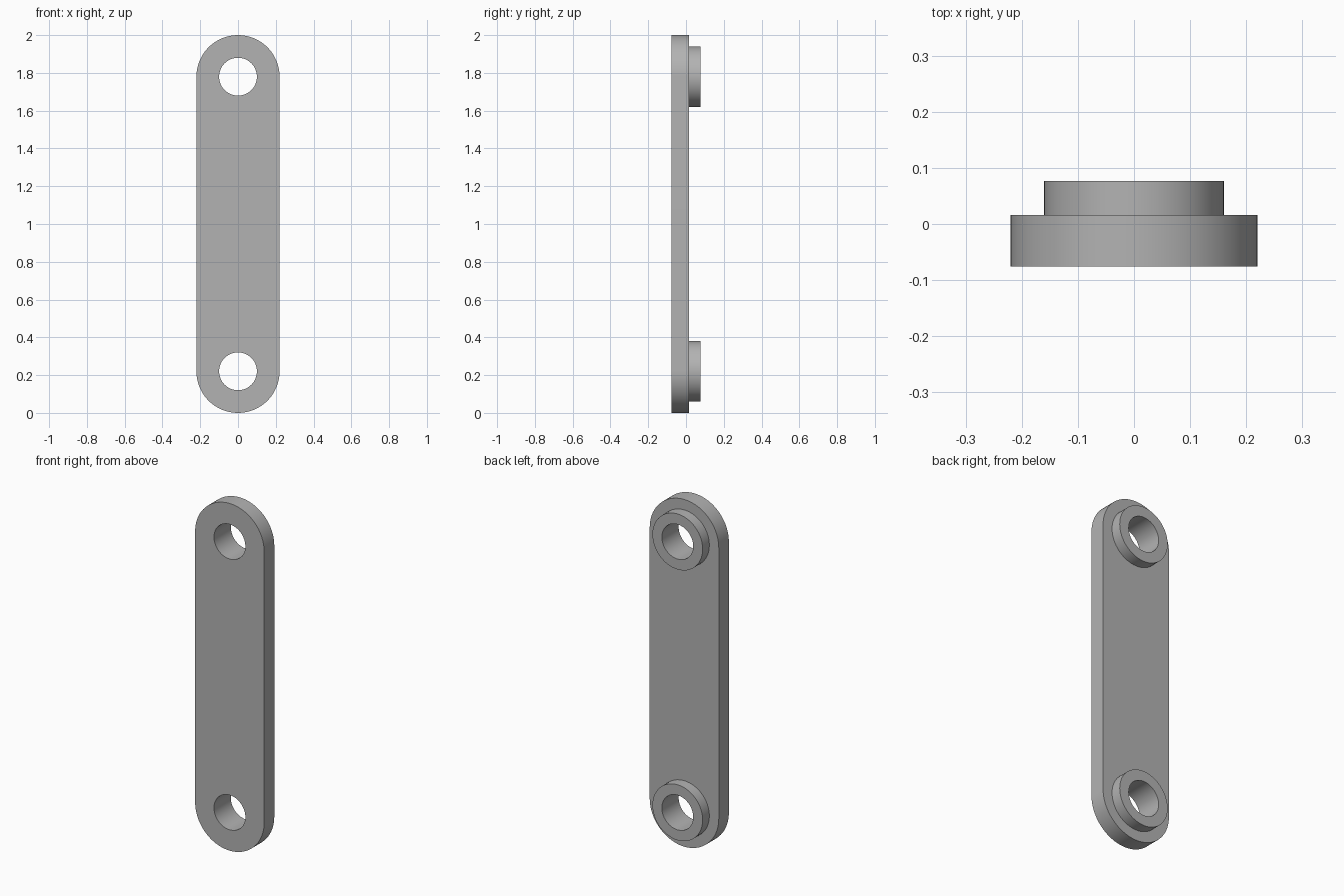
import bpy, bmesh
from math import sin, cos, pi, radians
from mathutils import Vector

if "Cube" in bpy.data.objects:
    bpy.data.objects.remove(bpy.data.objects["Cube"], do_unlink=True)

FRONT, STEP, BACK = -0.076, 0.016, 0.077      # depths along y
LOW, HIGH = 0.22, 1.78                        # heights of the two pivots
PLATE_R, BOSS_R, HOLE_R = 0.22, 0.16, 0.10
SEG = 64

steel = bpy.data.materials.new("grey_steel")
steel.use_nodes = True
steel.diffuse_color = (0.45, 0.45, 0.45, 1)
steel.node_tree.nodes["Principled BSDF"].inputs["Base Color"].default_value = steel.diffuse_color


def arc(radius, z, start=0.0, sweep=2 * pi, count=SEG):
    return [(radius * cos(start + sweep * i / SEG), z + radius * sin(start + sweep * i / SEG))
            for i in range(count)]


def prism(name, loops, y0, y1):
    """Fill nested x-z loops, leaving the inner ones open, and extrude from y0 to y1."""
    bm = bmesh.new()
    edges = []
    for loop in loops:
        verts = [bm.verts.new((x, y0, z)) for x, z in loop]
        edges += [bm.edges.new((v, verts[i - 1])) for i, v in enumerate(verts)]
    bmesh.ops.triangle_fill(bm, edges=edges, use_beauty=True, normal=Vector((0, -1, 0)))
    extruded = bmesh.ops.extrude_face_region(bm, geom=bm.faces[:], use_keep_orig=True)["geom"]
    bmesh.ops.translate(bm, vec=(0, y1 - y0, 0),
                        verts=[g for g in extruded if isinstance(g, bmesh.types.BMVert)])
    bmesh.ops.recalc_face_normals(bm, faces=bm.faces)
    mesh = bpy.data.meshes.new(name)
    bm.to_mesh(mesh)
    bm.free()
    mesh.materials.append(steel)
    obj = bpy.data.objects.new(name, mesh)
    bpy.context.collection.objects.link(obj)
    bpy.ops.object.select_all(action="DESELECT")
    obj.select_set(True)
    bpy.context.view_layer.objects.active = obj
    bpy.ops.object.shade_smooth_by_angle(angle=radians(30))
    return obj


# Round-ended link plate with a pivot hole at each end
outline = arc(PLATE_R, HIGH, 0, pi, SEG + 1) + arc(PLATE_R, LOW, pi, pi, SEG + 1)
prism("link_plate", [outline, arc(HOLE_R, LOW), arc(HOLE_R, HIGH)], FRONT, STEP)

# Raised collars around the holes on the back
for name, z in (("lower_collar", LOW), ("upper_collar", HIGH)):
    prism(name, [arc(BOSS_R, z), arc(HOLE_R, z)], STEP, BACK)
